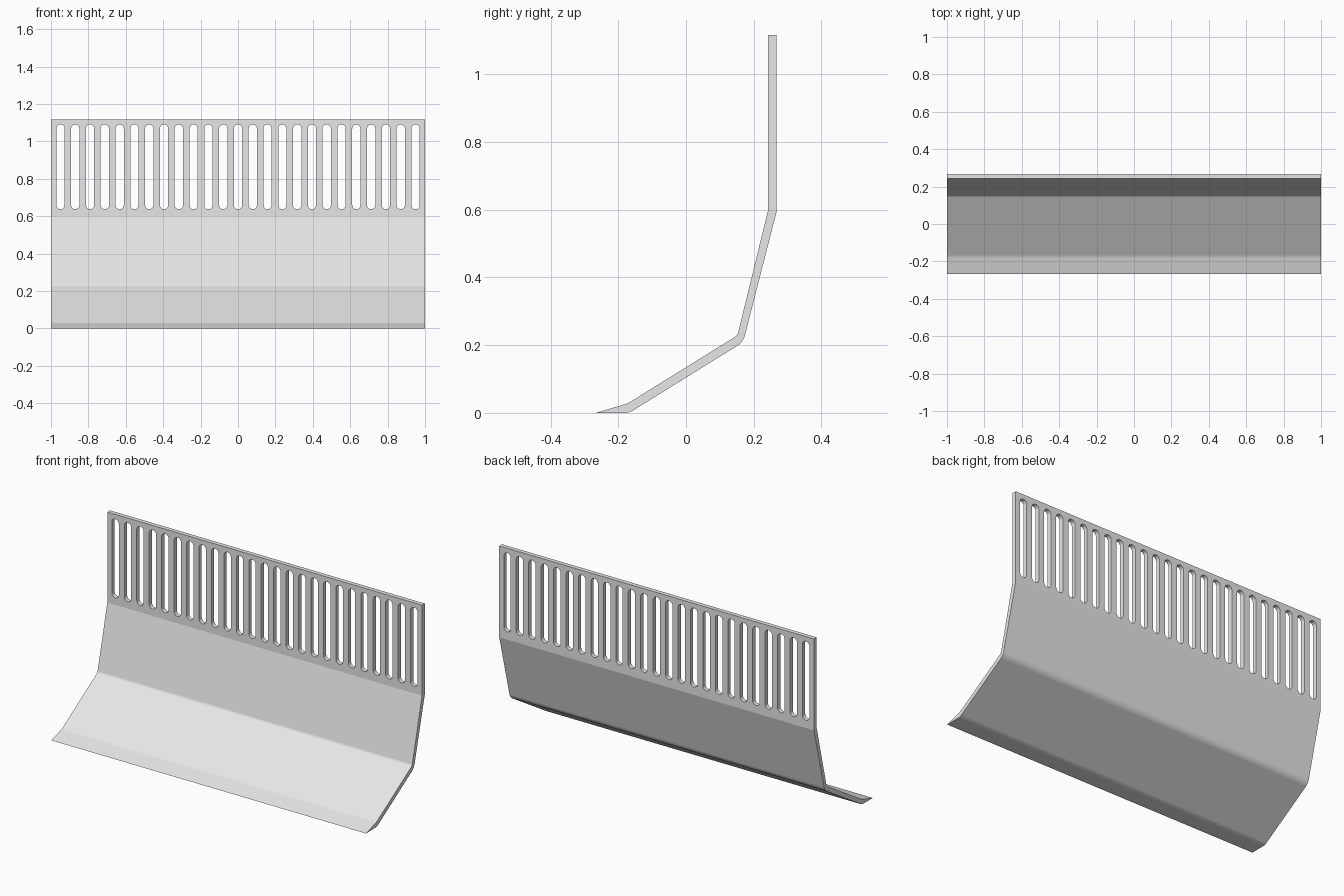
import bpy, bmesh, math
from mathutils import Vector

cube = bpy.data.objects.get("Cube")
if cube:
    bpy.data.objects.remove(cube, do_unlink=True)

grey = bpy.data.materials.new("light_grey")
grey.use_nodes = True
grey.diffuse_color = (0.8, 0.8, 0.8, 1)
grey.node_tree.nodes["Principled BSDF"].inputs["Base Color"].default_value = (0.8, 0.8, 0.8, 1)


def rounded(corners, steps=6):
    """Turn (y, z, setback) corners into a profile with rounded bends."""
    points = []
    for i, (y, z, setback) in enumerate(corners):
        here = Vector((y, z))
        if not setback:
            points.append(here)
            continue
        before = Vector(corners[i - 1][:2])
        after = Vector(corners[(i + 1) % len(corners)][:2])
        a = here + (before - here).normalized() * setback
        b = here + (after - here).normalized() * setback
        for s in range(steps + 1):
            t = s / steps
            points.append(a * (1 - t) ** 2 + here * 2 * t * (1 - t) + b * t * t)
    return points


def add_prism(bm, points, offset):
    """Extrude a closed loop of 3D points along the offset."""
    face = bm.faces.new([bm.verts.new(p) for p in points])
    ext = bmesh.ops.extrude_face_region(bm, geom=[face])
    moved = [v for v in ext["geom"] if isinstance(v, bmesh.types.BMVert)]
    bmesh.ops.translate(bm, verts=moved, vec=offset)


def make_object(name, bm):
    bmesh.ops.recalc_face_normals(bm, faces=bm.faces[:])
    mesh = bpy.data.meshes.new(name)
    bm.to_mesh(mesh)
    bm.free()
    mesh.materials.append(grey)
    obj = bpy.data.objects.new(name, mesh)
    bpy.context.collection.objects.link(obj)
    return obj


# Bent sheet: toe lip, sloping floor, steep back and upright panel
profile = rounded([
    (-0.267, 0, 0), (-0.168, 0, 0.015), (0.169, 0.209, 0.022),
    (0.267, 0.592, 0), (0.267, 1.117, 0), (0.242, 1.117, 0),
    (0.242, 0.597, 0), (0.152, 0.229, 0.01), (-0.172, 0.028, 0.01),
])
bm = bmesh.new()
add_prism(bm, [(-1, p.x, p.y) for p in profile], (2, 0, 0))
sheet = make_object("bent_sheet", bm)

# Row of round-ended slots
COUNT, PITCH, RADIUS, LOW, HIGH, ARC = 25, 0.0791, 0.022, 0.637, 1.09, 16
bm = bmesh.new()
for n in range(COUNT):
    x = (n - (COUNT - 1) / 2) * PITCH
    loop = []
    for start, z in ((0, HIGH - RADIUS), (math.pi, LOW + RADIUS)):
        for s in range(ARC + 1):
            a = start + math.pi * s / ARC
            loop.append((x + RADIUS * math.cos(a), 0.2, z + RADIUS * math.sin(a)))
    add_prism(bm, loop, (0, 0.1, 0))
cutter = make_object("slot_cutter", bm)
cutter.hide_render = True

bpy.context.view_layer.objects.active = sheet
sheet.select_set(True)
cut = sheet.modifiers.new("slots", "BOOLEAN")
cut.operation, cut.solver, cut.object = "DIFFERENCE", "EXACT", cutter
bpy.ops.object.modifier_apply(modifier=cut.name)
bpy.data.objects.remove(cutter, do_unlink=True)

# Smooth the rounded bends and slot ends, keep the flats flat
bpy.ops.object.shade_smooth_by_angle(angle=math.radians(12))
weighted = sheet.modifiers.new("flat_weighting", "WEIGHTED_NORMAL")
weighted.keep_sharp = True
